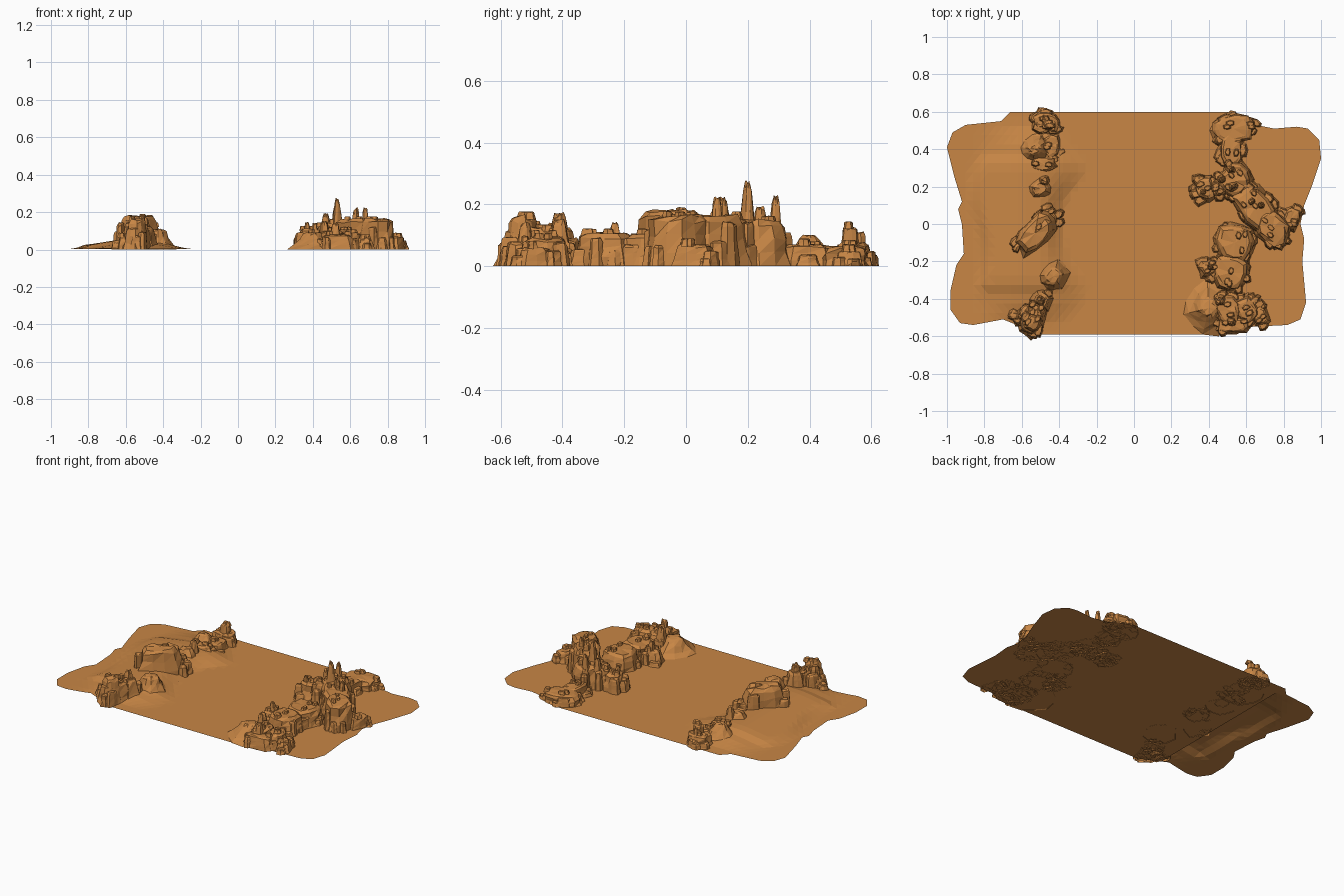
import bpy, bmesh, math, random
from mathutils import Vector, Matrix

if "Cube" in bpy.data.objects:
    bpy.data.objects.remove(bpy.data.objects["Cube"])

random.seed(11)

sand = bpy.data.materials.new("desert_orange")
sand.diffuse_color = (0.58, 0.24, 0.06, 1)
sand.use_nodes = True
sand.node_tree.nodes["Principled BSDF"].inputs["Base Color"].default_value = sand.diffuse_color


def finish(bm, name):
    me = bpy.data.meshes.new(name)
    bm.to_mesh(me)
    bm.free()
    me.materials.append(sand)
    ob = bpy.data.objects.new(name, me)
    bpy.context.collection.objects.link(ob)
    return ob


# ---- ground outline, wavy at both short ends ----
left = [(-.66, .6), (-.71, .55), (-.9, .53), (-.97, .49), (-1, .41), (-.96, .25), (-.92, .12),
        (-.94, .08), (-.92, 0), (-.91, -.16), (-.95, -.22), (-.98, -.35), (-.98, -.46),
        (-.93, -.53), (-.86, -.54), (-.7, -.51), (-.6, -.55), (-.52, -.59)]
right = [(.55, -.59), (.62, -.55), (.82, -.54), (.89, -.51), (.92, -.42), (.9, -.2), (.91, -.08),
         (.89, 0), (.91, .1), (.95, .2), (1, .35), (.99, .45), (.93, .51), (.87, .52),
         (.75, .51), (.65, .53), (.57, .58), (.5, .6)]


def sheet():
    bm = bmesh.new()
    f = bm.faces.new([bm.verts.new((x, y, 0.002)) for x, y in left + right])
    f.normal_update()
    if f.normal.z < 0:
        f.normal_flip()
    return bm


def cut(bm, co, no, clear=False):
    bmesh.ops.bisect_plane(bm, geom=bm.verts[:] + bm.edges[:] + bm.faces[:],
                           plane_co=co, plane_no=no, clear_outer=clear)


# flat canyon floor
bm = sheet()
cut(bm, (-.65, 0, 0), (-1, 0, 0), True)
finish(bm, "canyon_floor")


# raised apron below the left ridge
def step(a, b, t):
    t = max(0, min(1, (t - a) / (b - a)))
    return t * t * (3 - 2 * t)


def inner_edge(y):
    return -.37 + .14 * max(math.exp(-((y + .35) / .17) ** 2), math.exp(-((y - .3) / .13) ** 2))


def apron_height(x, y):
    ends = 1 - step(.4, .55, abs(y))
    scarp = .022 * step(-.86, -.78, x + .03 * math.sin(9 * y)) * (1 - step(.3, .4, abs(y)))
    bank = .03 * step(-.85, -.58, x) * ends
    return .003 + (scarp + bank) * (1 - step(-.5, inner_edge(y), x))


bm = sheet()
cut(bm, (-.2, 0, 0), (1, 0, 0), True)
for i in range(20):
    cut(bm, (-.98 + .04 * i, 0, 0), (1, 0, 0))
for i in range(24):
    cut(bm, (0, -.575 + .05 * i, 0), (0, 1, 0))
bmesh.ops.delete(bm, geom=[f for f in bm.faces if f.calc_center_median().x > -.65 and
                           f.calc_center_median().x > inner_edge(f.calc_center_median().y)],
                 context='FACES')
for v in bm.verts:
    v.co.z = apron_height(v.co.x, v.co.y)
bmesh.ops.triangulate(bm, faces=bm.faces[:])
finish(bm, "left_apron")


# ---- rocks: jittered stacks of rings with a faceted cap ----
def rock(bm, x, y, length, width, ang, h, taper, z0=0.0, sides=11, rough=.1):
    rot = Matrix.Rotation(math.radians(ang), 3, 'Z')
    wob = [random.uniform(1 - rough, 1 + rough) for _ in range(sides)]
    rings = []
    for t in (0, .3, .62, .9, 1):
        s = 1 - (1 - taper) * t ** .8
        if t == 1:
            s *= .8
        ring = []
        for i in range(sides):
            a = 2 * math.pi * (i + .5) / sides
            c, d = math.cos(a), math.sin(a)
            k = (abs(c) ** 4 + abs(d) ** 4) ** -.25       # boxy plan
            k *= s * wob[i] * random.uniform(1 - rough, 1 + rough * .5) * .5
            p = rot @ Vector((c * k * length, d * k * width, 0))
            dz = 0 if t == 0 else random.uniform(-.07, .03) * h
            ring.append(bm.verts.new((x + p.x, y + p.y, z0 + t * h + dz)))
        rings.append(ring)
    for lo, hi in zip(rings, rings[1:]):
        for i in range(sides):
            j = (i + 1) % sides
            bm.faces.new((lo[i], lo[j], hi[j]))
            bm.faces.new((lo[i], hi[j], hi[i]))
    top = bm.verts.new((x, y, z0 + h))
    for i in range(sides):
        bm.faces.new((rings[-1][i], rings[-1][(i + 1) % sides], top))


def formation(name, rocks, rubble=5):
    bm = bmesh.new()
    for x, y, ln, w, ang, h, taper in rocks:
        rock(bm, x, y, ln, w, ang, h, taper)
        r = Matrix.Rotation(math.radians(ang), 3, 'Z')
        if taper < .55:
            continue
        for _ in range(rubble):                           # ledges and blocks on the mass
            a = random.uniform(0, 2 * math.pi)
            p = r @ Vector((math.cos(a) * ln * .43, math.sin(a) * w * .43, 0))
            rock(bm, x + p.x, y + p.y, random.uniform(.05, .1), random.uniform(.04, .07),
                 ang + random.uniform(-25, 25), h * random.uniform(.35, .9), .75, sides=7)
        for _ in range(rubble // 2):
            p = r @ Vector((random.uniform(-.3, .3) * ln, random.uniform(-.25, .25) * w, 0))
            rock(bm, x + p.x, y + p.y, .045, .035, ang, .025, .7, z0=h * .92, sides=6)
    finish(bm, name)


# x, y, length, width, angle, height, taper
formation("right_back_rocks", [
    (.53, .51, .24, .15, 5, .065, .85), (.52, .39, .2, .13, 85, .07, .8),
    (.6, .53, .1, .1, 0, .05, .8)])
formation("right_main_mesa", [
    (.54, .23, .2, .2, -45, .15, .75), (.65, .09, .3, .19, -45, .165, .8),
    (.74, -.02, .22, .19, -40, .165, .8), (.84, .03, .1, .14, -20, .07, .8),
    (.38, .19, .12, .14, 10, .11, .7), (.46, .2, .12, .12, 20, .13, .7)], 7)
formation("right_spires", [
    (.53, .2, .1, .09, 30, .27, .22), (.52, .29, .09, .08, 10, .225, .25),
    (.63, .12, .08, .07, 40, .22, .35), (.68, .1, .07, .07, 0, .22, .35),
    (.47, .24, .08, .08, 0, .19, .4), (.37, .17, .06, .06, 0, .145, .4)])
formation("right_middle_rocks", [
    (.54, -.1, .22, .22, 85, .105, .85), (.52, -.26, .2, .2, 80, .105, .85),
    (.4, -.24, .12, .11, 20, .09, .6), (.41, -.23, .06, .06, 0, .14, .4)], 7)
formation("right_front_rocks", [
    (.4, -.45, .27, .26, 45, .09, .3), (.5, -.46, .15, .2, 10, .1, .7),
    (.6, -.46, .14, .16, 30, .09, .7), (.53, -.54, .2, .1, 0, .08, .75),
    (.67, -.49, .1, .13, 30, .06, .7), (.46, -.41, .09, .09, 0, .15, .4),
    (.52, -.52, .08, .07, 0, .14, .45)])
formation("left_front_rocks", [
    (-.54, -.5, .23, .13, 65, .12, .7), (-.54, -.53, .13, .12, 60, .165, .6),
    (-.5, -.41, .13, .13, 60, .125, .6), (-.5, -.41, .1, .09, 60, .17, .4),
    (-.43, -.28, .2, .19, 60, .11, .4), (-.6, -.5, .08, .12, -20, .07, .7)])
formation("left_mesa", [
    (-.53, -.05, .29, .17, 45, .18, .72), (-.46, .03, .14, .14, 30, .09, .6)], 3)
formation("left_back_rocks", [
    (-.5, .19, .18, .16, 20, .09, .4), (-.48, .23, .08, .08, 0, .13, .4),
    (-.48, .32, .16, .09, 0, .07, .75), (-.53, .4, .22, .18, 20, .1, .25),
    (-.44, .42, .1, .14, 0, .06, .75), (-.47, .54, .16, .12, 0, .075, .8),
    (-.46, .53, .08, .07, 0, .13, .65)])
